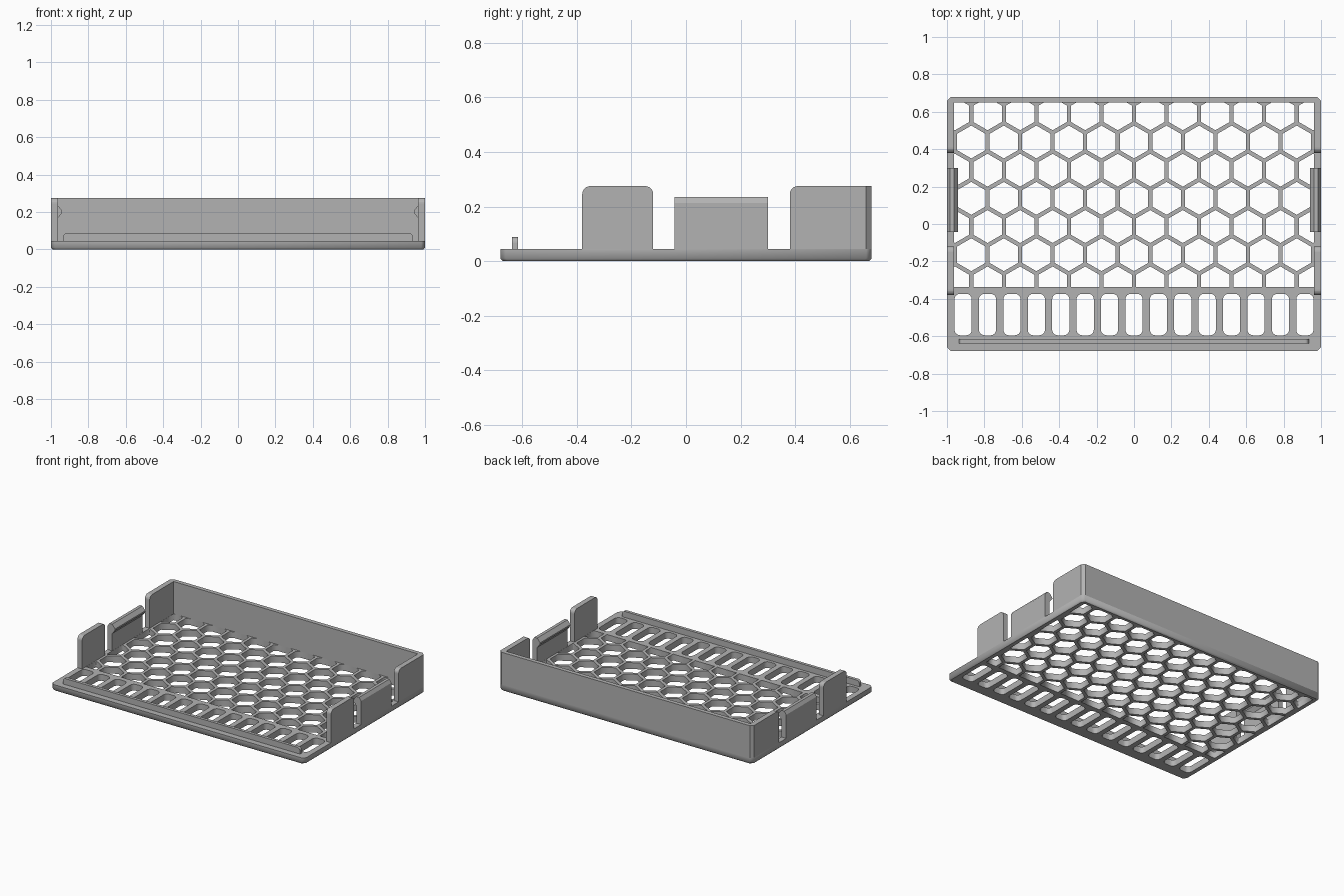
import bpy, bmesh, math
from mathutils import Vector

cube = bpy.data.objects.get("Cube")
if cube:
    bpy.data.objects.remove(cube)

grey = bpy.data.materials.new("plain grey")
grey.use_nodes = True
GREY = (0.45, 0.45, 0.45, 1)
grey.diffuse_color = GREY
grey.node_tree.nodes["Principled BSDF"].inputs["Base Color"].default_value = GREY

W, D, T, TOP = 1.0, 0.68, 0.045, 0.275   # half width, half depth, floor and wall heights
WALL, CH = 0.037, 0.02                   # side wall thickness, corner chamfer


def add_object(name, mesh):
    ob = bpy.data.objects.new(name, mesh)
    bpy.context.collection.objects.link(ob)
    mesh.materials.clear()
    mesh.materials.append(grey)
    return ob


def rounded(x0, x1, y0, y1, radii, steps=6):
    """Rectangle outline; radii run bottom left, bottom right, top right, top left."""
    pts = []
    corners = [(x0, y0, 1, 1), (x1, y0, -1, 1), (x1, y1, -1, -1), (x0, y1, 1, -1)]
    for i, (cx, cy, sx, sy) in enumerate(corners):
        r = radii[i]
        if r == 0:
            pts.append((cx, cy))
            continue
        for k in range(steps + 1):
            a = math.pi * (1 + i / 2 + k / steps / 2)
            pts.append((cx + sx * r + r * math.cos(a), cy + sy * r + r * math.sin(a)))
    return pts


def prism(name, pts, place, along):
    """Extrude a flat outline; place maps outline coordinates into space."""
    bm = bmesh.new()
    face = bm.faces.new([bm.verts.new(place(a, b)) for a, b in pts])
    new = bmesh.ops.extrude_face_region(bm, geom=[face])["geom"]
    bmesh.ops.translate(bm, vec=Vector(along),
                        verts=[g for g in new if isinstance(g, bmesh.types.BMVert)])
    bmesh.ops.recalc_face_normals(bm, faces=bm.faces)
    mesh = bpy.data.meshes.new(name)
    bm.to_mesh(mesh)
    bm.free()
    return add_object(name, mesh)


def clip(pts, axis, limit, sign):
    """Keep the part of a convex outline where sign * coordinate <= sign * limit."""
    out = []
    for p, q in zip(pts, pts[1:] + pts[:1]):
        dp, dq = sign * (p[axis] - limit), sign * (q[axis] - limit)
        if dp <= 0:
            out.append(p)
        if dp * dq < 0:
            t = dp / (dp - dq)
            out.append(tuple(p[i] + t * (q[i] - p[i]) for i in (0, 1)))
    return out


# Floor outline with chamfered corners
outlines = [[(-W + CH, -D), (W - CH, -D), (W, -D + CH), (W, D - CH),
             (W - CH, D), (-W + CH, D), (-W, D - CH), (-W, -D + CH)]]

# Honeycomb openings, trimmed to the frame
PITCH, RIB = 0.174, 0.022
radius = (PITCH - RIB) / math.sqrt(3)
for row in range(-1, 6):
    cy = 0.4385 - row * PITCH * math.sqrt(3) / 2
    for col in range(-6, 7):
        cx = (col + (row % 2) / 2) * PITCH
        hexagon = [(cx + radius * math.sin(k * math.pi / 3),
                    cy + radius * math.cos(k * math.pi / 3)) for k in range(6)]
        for axis, limit, sign in ((0, 0.962, 1), (0, -0.962, -1), (1, 0.65, 1), (1, -0.337, -1)):
            hexagon = clip(hexagon, axis, limit, sign)
        if len(hexagon) > 2 and max(p[0] for p in hexagon) - min(p[0] for p in hexagon) > 0.02:
            outlines.append(hexagon)

# Row of rounded vent slots along the front
for i in range(-7, 8):
    x = i * 0.1305
    outlines.append(rounded(x - 0.046, x + 0.046, -0.595, -0.373, [0.03] * 4))

# Floor: filled outline with holes, extruded
curve = bpy.data.curves.new("floor_outline", "CURVE")
curve.dimensions = "2D"
curve.fill_mode = "BOTH"
curve.extrude = T / 2
for pts in outlines:
    spline = curve.splines.new("POLY")
    spline.points.add(len(pts) - 1)
    for point, (x, y) in zip(spline.points, pts):
        point.co = (x, y, 0, 1)
    spline.use_cyclic_u = True
temp = bpy.data.objects.new("floor_outline", curve)
bpy.context.collection.objects.link(temp)
graph = bpy.context.evaluated_depsgraph_get()
floor_mesh = bpy.data.meshes.new_from_object(temp.evaluated_get(graph))
bpy.data.objects.remove(temp)

# Small chamfer round the lower rim of the floor
bm = bmesh.new()
bm.from_mesh(floor_mesh)
bmesh.ops.translate(bm, verts=bm.verts, vec=(0, 0, T / 2))
bmesh.ops.remove_doubles(bm, verts=bm.verts, dist=0.0001)
bmesh.ops.bisect_plane(bm, geom=bm.verts[:] + bm.edges[:] + bm.faces[:],
                       plane_co=(0, 0, 0.01), plane_no=(0, 0, 1))
for v in bm.verts:
    if v.co.z < 0.001 and (abs(v.co.x) > 0.975 or abs(v.co.y) > 0.655):
        v.co.x *= 0.99
        v.co.y *= 0.985
bmesh.ops.recalc_face_normals(bm, faces=bm.faces)
bm.to_mesh(floor_mesh)
bm.free()
add_object("honeycomb_floor", floor_mesh)

# Back wall
BACK = 0.65
prism("back_wall", [(-W, BACK), (W, BACK), (W, D - CH), (W - CH, D), (-W + CH, D), (-W, D - CH)],
      lambda x, y: (x, y, T), (0, 0, TOP - T))

# Side walls and snap clips, mirrored
clip_profile = [(1, T), (1, 0.212), (0.985, 0.235), (0.963, 0.235), (0.94, 0.207),
                (0.94, 0.197), (0.963, 0.168), (0.963, T)]
for side, s in (("left", 1), ("right", -1)):
    prism(side + "_rear_wall", rounded(0.38, BACK, T, TOP, [0, 0, 0, 0.03]),
          lambda y, z: (s * W, y, z), (-s * WALL, 0, 0))
    prism(side + "_front_wall", rounded(-0.38, -0.12, T, TOP, [0, 0, 0.03, 0.03]),
          lambda y, z: (s * W, y, z), (-s * WALL, 0, 0))
    prism(side + "_snap_clip", clip_profile,
          lambda x, z: (s * x, -0.042, z), (0, 0.342, 0))

# Low ridge along the front edge
prism("front_ridge", rounded(-0.935, 0.935, T, 0.088, [0, 0, 0.022, 0.022]),
      lambda x, z: (x, -0.638, z), (0, 0.022, 0))
